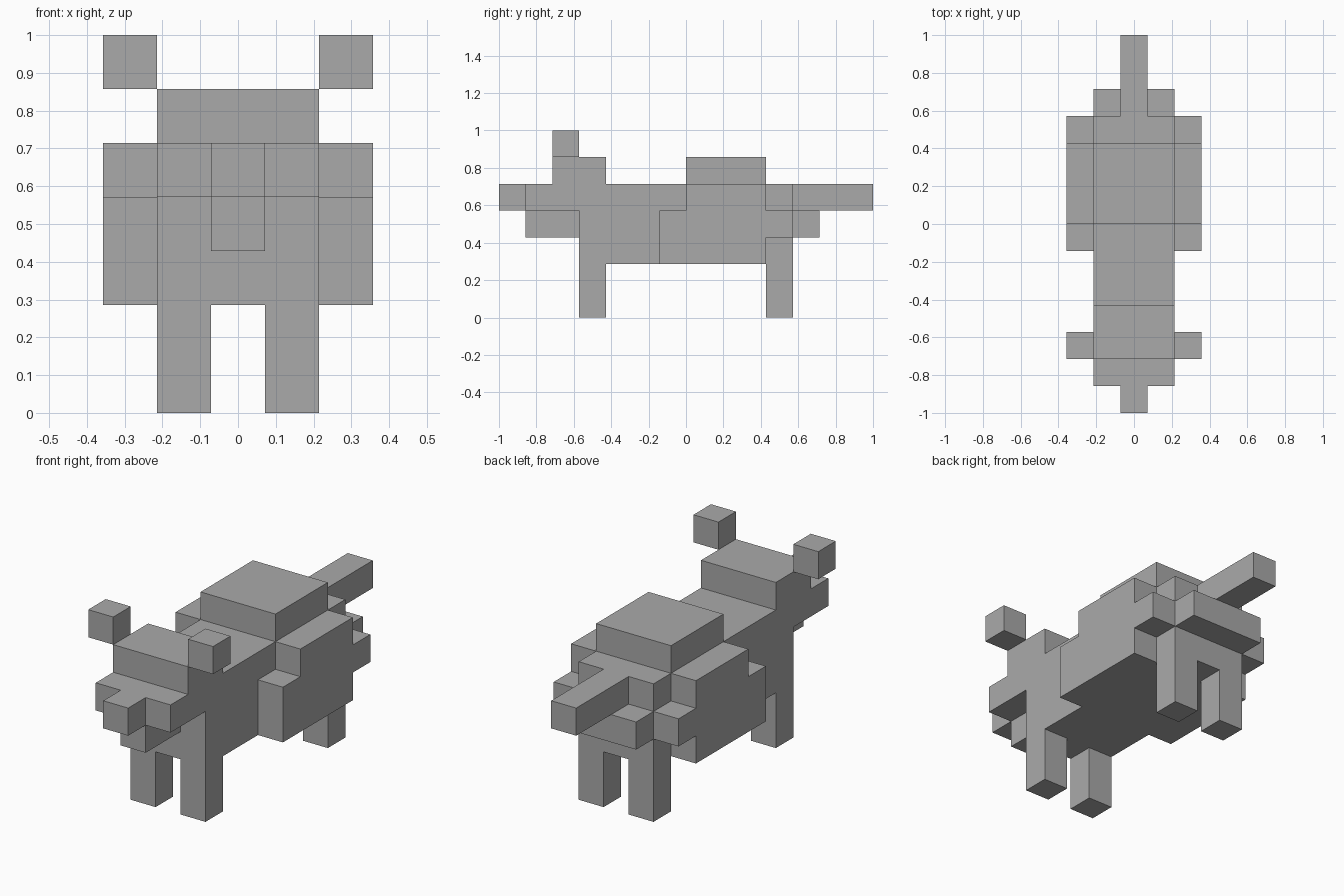
import bpy
import bmesh

UNIT = 1 / 7  # edge of one building block

default_cube = bpy.data.objects.get("Cube")
if default_cube:
    bpy.data.objects.remove(default_cube, do_unlink=True)

grey = bpy.data.materials.new("plain grey")
grey.use_nodes = True
COLOUR = (0.4, 0.4, 0.4, 1)
grey.diffuse_color = COLOUR
grey.node_tree.nodes["Principled BSDF"].inputs["Base Color"].default_value = COLOUR


def prism(name, x0, x1, profile):
    """Extrude a side profile of (y, z) block points from x0 to x1."""
    bm = bmesh.new()
    base = bm.faces.new([bm.verts.new((x0 * UNIT, y * UNIT, z * UNIT)) for y, z in profile])
    moved = bmesh.ops.extrude_face_region(bm, geom=[base], use_keep_orig=True)["geom"]
    verts = [v for v in moved if isinstance(v, bmesh.types.BMVert)]
    bmesh.ops.translate(bm, verts=verts, vec=((x1 - x0) * UNIT, 0, 0))
    bmesh.ops.recalc_face_normals(bm, faces=bm.faces)
    mesh = bpy.data.meshes.new(name)
    bm.to_mesh(mesh)
    bm.free()
    mesh.materials.append(grey)
    obj = bpy.data.objects.new(name, mesh)
    bpy.context.collection.objects.link(obj)
    return obj


def box(name, x, y, z):
    return prism(name, *x, [(y[0], z[0]), (y[1], z[0]), (y[1], z[1]), (y[0], z[1])])


WIDE = (-1.5, 1.5)
NARROW = (-0.5, 0.5)

# Trunk, back and tail
box("torso", WIDE, (-4, 4), (2, 5))
box("back_hump", WIDE, (0, 3), (5, 6))
box("rump", WIDE, (4, 5), (3, 4))
box("tail", NARROW, (4, 7), (4, 5))

# Head: crown and overhanging muzzle in one stepped profile
prism("head", *WIDE, [(-6, 4), (-4, 4), (-4, 5), (-3, 5), (-3, 6), (-5, 6), (-5, 5), (-6, 5)])
box("nose", NARROW, (-7, -6), (4, 5))
box("jaw", NARROW, (-6, -4), (3, 4))

# Paired parts
FLANK = [(-1, 2), (3, 2), (3, 3), (4, 3), (4, 4), (3, 4), (3, 5), (0, 5), (0, 4), (-1, 4)]
for side, s in (("left", 1), ("right", -1)):
    outer = sorted((1.5 * s, 2.5 * s))
    leg = sorted((0.5 * s, 1.5 * s))
    prism(side + "_flank", *outer, FLANK)
    box(side + "_ear", outer, (-5, -4), (6, 7))
    box(side + "_front_leg", leg, (-4, -3), (0, 2))
    box(side + "_rear_leg", leg, (3, 4), (0, 2))
